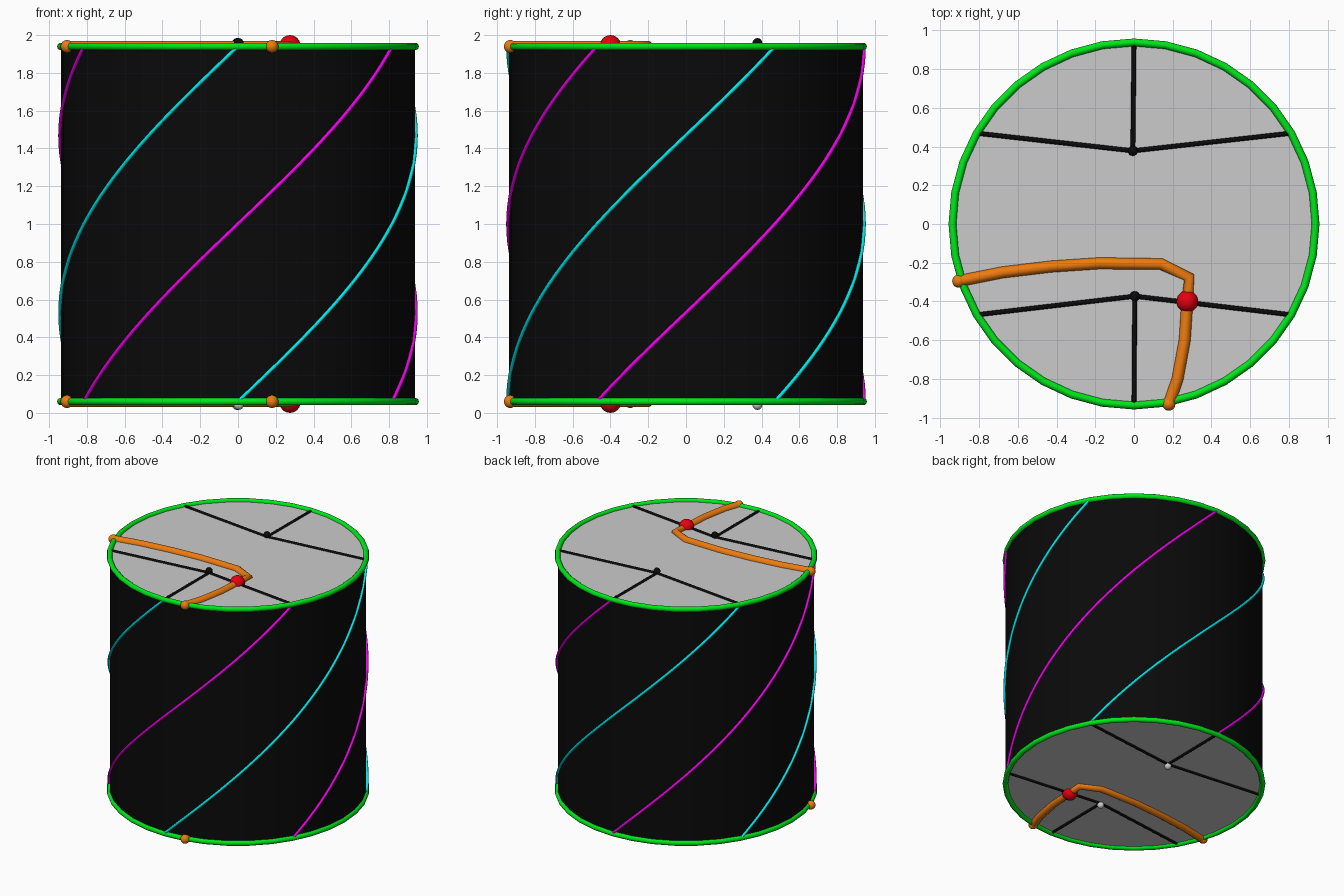
import bpy
from math import sin, cos, pi, radians

if "Cube" in bpy.data.objects:
    bpy.data.objects.remove(bpy.data.objects["Cube"])

R = 0.938               # drum radius
Z_LOW, Z_HIGH = 0.06, 1.94
SIDES = 36


def material(name, r, g, b):
    m = bpy.data.materials.new(name)
    m.diffuse_color = (r, g, b, 1)
    m.use_nodes = True
    m.node_tree.nodes["Principled BSDF"].inputs["Base Color"].default_value = m.diffuse_color
    return m


BLACK = material("black", 0.003, 0.003, 0.003)
WHITE = material("white", 0.9, 0.9, 0.9)
GREEN = material("green", 0.0, 0.8, 0.01)
CYAN = material("cyan", 0.0, 0.85, 0.85)
MAGENTA = material("magenta", 0.9, 0.0, 0.85)
ORANGE = material("orange", 0.85, 0.2, 0.005)
RED = material("red", 0.8, 0.0, 0.005)


def finish(ob, name, mat=None, smooth=True):
    ob.name = name
    if mat:
        ob.data.materials.clear()
        ob.data.materials.append(mat)
    if smooth:
        for p in ob.data.polygons:
            p.use_smooth = len(p.vertices) <= 4
    return ob


def tube(name, points, radius, mat, closed=False):
    """Round tube swept along a list of points."""
    cu = bpy.data.curves.new(name, 'CURVE')
    cu.dimensions = '3D'
    cu.bevel_depth = radius
    cu.bevel_resolution = 3
    cu.use_fill_caps = True
    sp = cu.splines.new('POLY')
    sp.points.add(len(points) - 1)
    for p, co in zip(sp.points, points):
        p.co = (*co, 1)
    sp.use_cyclic_u = closed
    tmp = bpy.data.objects.new(name + "_path", cu)
    bpy.context.collection.objects.link(tmp)
    dg = bpy.context.evaluated_depsgraph_get()
    me = bpy.data.meshes.new_from_object(tmp.evaluated_get(dg))
    bpy.data.objects.remove(tmp)
    ob = bpy.data.objects.new(name, me)
    bpy.context.collection.objects.link(ob)
    return finish(ob, name, mat)


def ball(name, loc, radius, mat):
    bpy.ops.mesh.primitive_uv_sphere_add(segments=20, ring_count=12, radius=radius, location=loc)
    return finish(bpy.context.object, name, mat)


def rim_point(deg, r, z):
    a = radians(deg)
    return (r * cos(a), r * sin(a), z)


# Black drum wall, open at both ends
bpy.ops.mesh.primitive_cylinder_add(vertices=SIDES, radius=R, depth=Z_HIGH - Z_LOW,
                                    end_fill_type='NOTHING',
                                    location=(0, 0, (Z_LOW + Z_HIGH) / 2))
finish(bpy.context.object, "drum_wall", BLACK)

# Spiral lines, each turning a third of the way round the wall
for kind, mat, first in (("cyan", CYAN, 30), ("magenta", MAGENTA, 90)):
    for k in range(3):
        pts = [rim_point(first + 120 * k + 120 * i / 40, R + 0.004,
                         Z_LOW + (Z_HIGH - Z_LOW) * i / 40) for i in range(41)]
        tube(f"{kind}_spiral_{k + 1}", pts, 0.01, mat)

# Path drawn across both ends
PATH = [(-0.905, -0.295), (-0.68, -0.25), (-0.43, -0.22), (-0.18, -0.203), (0.14, -0.207),
        (0.285, -0.275), (0.275, -0.4), (0.262, -0.6), (0.225, -0.8), (0.18, -0.93)]

for end, z, up in (("top", Z_HIGH, 1), ("bottom", Z_LOW, -1)):
    # Grey end disc
    bpy.ops.mesh.primitive_circle_add(vertices=SIDES, radius=R, fill_type='NGON',
                                      location=(0, 0, z),
                                      rotation=(0 if up > 0 else pi, 0, 0))
    finish(bpy.context.object, f"{end}_disc", smooth=False)

    # Green rim
    tube(f"{end}_rim", [rim_point(360 * i / SIDES, R, z) for i in range(SIDES)],
         0.02, GREEN, closed=True)

    # Two three-legged dark line figures with a small ball at each centre
    for side, hub, angles in (("back", (-0.006, 0.378), (30, 90, 150)),
                              ("front", (0.004, -0.373), (210, 270, 330))):
        for k, a in enumerate(angles):
            tube(f"{end}_{side}_spoke_{k + 1}", [(*hub, z), rim_point(a, R, z)], 0.012, BLACK)
        ball(f"{end}_{side}_hub", (*hub, z + up * 0.018), 0.026, BLACK if up > 0 else WHITE)

    # Orange path with rounded ends and red marker
    tube(f"{end}_path", [(x, y, z) for x, y in PATH], 0.03, ORANGE)
    for k, p in enumerate((PATH[0], PATH[-1])):
        ball(f"{end}_path_end_{k + 1}", (*p, z), 0.034, ORANGE)
    ball(f"{end}_marker", (0.275, -0.4, z + up * 0.004), 0.056, RED)
